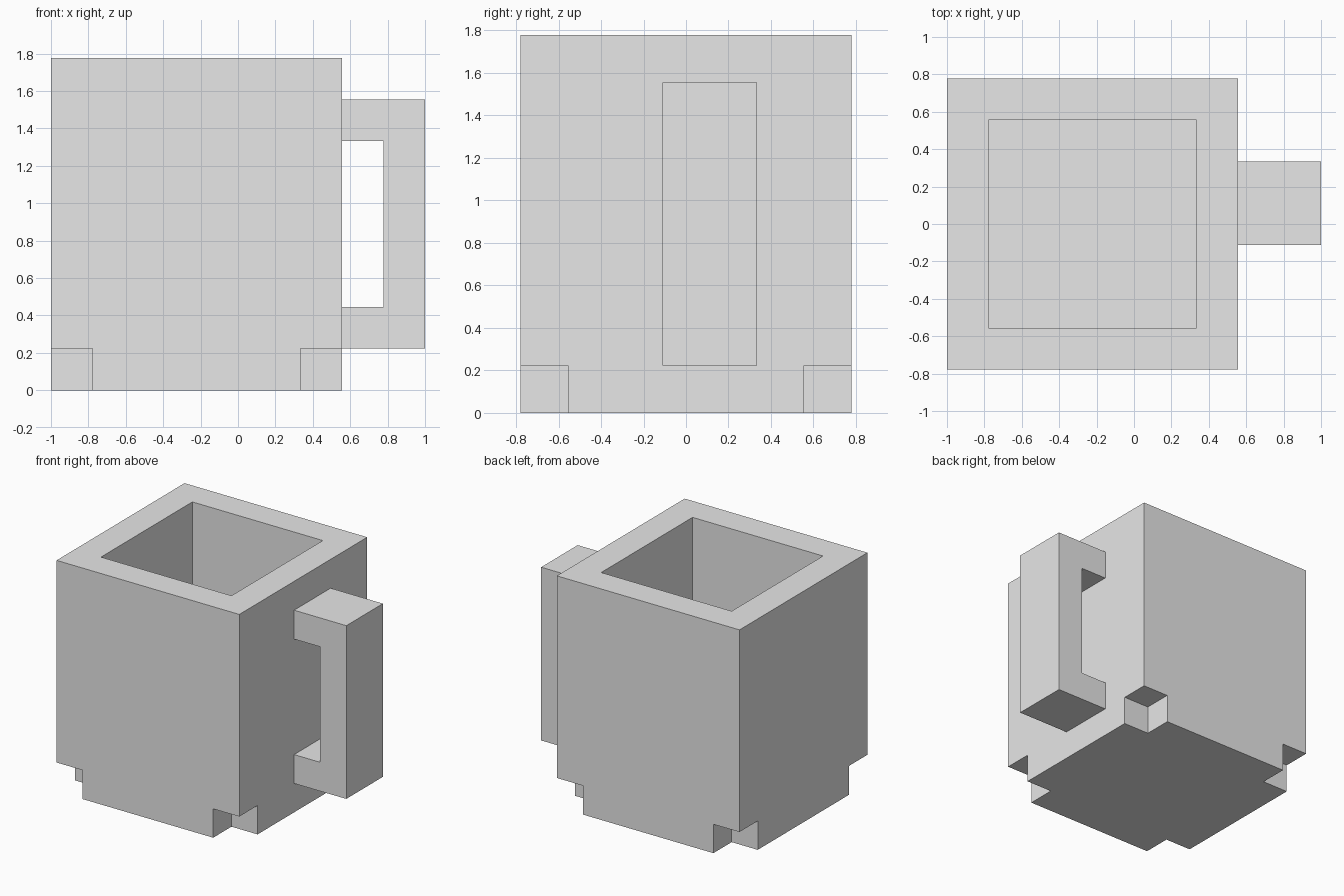
import bpy
import bmesh
from mathutils import Vector

if "Cube" in bpy.data.objects:
    bpy.data.objects.remove(bpy.data.objects["Cube"], do_unlink=True)

U = 2 / 9  # one block of the model

# Single grey material
grey = bpy.data.materials.new("plain grey")
grey.use_nodes = True
colour = (0.8, 0.8, 0.8, 1)
grey.diffuse_color = colour
grey.node_tree.nodes["Principled BSDF"].inputs["Base Color"].default_value = colour


def add_object(name, bm):
    bmesh.ops.recalc_face_normals(bm, faces=bm.faces)
    mesh = bpy.data.meshes.new(name)
    bm.to_mesh(mesh)
    bm.free()
    mesh.materials.append(grey)
    obj = bpy.data.objects.new(name, mesh)
    bpy.context.collection.objects.link(obj)
    return obj


def add_box(bm, low, high):
    """Box between two corners given in blocks."""
    low, high = Vector(low) * U, Vector(high) * U
    verts = bmesh.ops.create_cube(bm, size=1)["verts"]
    for v in verts:
        v.co = [low[i] if v.co[i] < 0 else high[i] for i in range(3)]


# Mug body
bm = bmesh.new()
add_box(bm, (-4.5, -3.5, 0), (2.5, 3.5, 8))
body = add_object("mug_body", bm)

# Cutter: square cavity and a notch under each bottom corner
bm = bmesh.new()
add_box(bm, (-3.5, -2.5, 1), (1.5, 2.5, 9))
for x0, x1 in ((-5.5, -3.5), (1.5, 3.5)):
    for y0, y1 in ((-4.5, -2.5), (2.5, 4.5)):
        # notches stop just short of the cavity so the cutter stays clean
        add_box(bm, (x0, y0, -1), (x1, y1, 1))
cutter = add_object("body_cutter", bm)
cutter.hide_render = True
cutter.hide_viewport = True

cut = body.modifiers.new("cavity_and_notches", "BOOLEAN")
cut.operation = "DIFFERENCE"
cut.solver = "EXACT"
cut.use_self = True
cut.object = cutter

# Handle: C-shaped profile pulled along y, open where it meets the body
profile = [(2.5, 1), (4.5, 1), (4.5, 7), (2.5, 7),
           (2.5, 6), (3.5, 6), (3.5, 2), (2.5, 2)]
bm = bmesh.new()
face = bm.faces.new([bm.verts.new((x * U, -0.5 * U, z * U)) for x, z in profile])
pulled = bmesh.ops.extrude_face_region(bm, geom=[face], use_keep_orig=True)["geom"]
for v in pulled:
    if isinstance(v, bmesh.types.BMVert):
        v.co.y = 1.5 * U
hidden = [f for f in bm.faces if all(abs(v.co.x - 2.5 * U) < 0.001 for v in f.verts)]
bmesh.ops.delete(bm, geom=hidden, context="FACES")
add_object("handle", bm)
